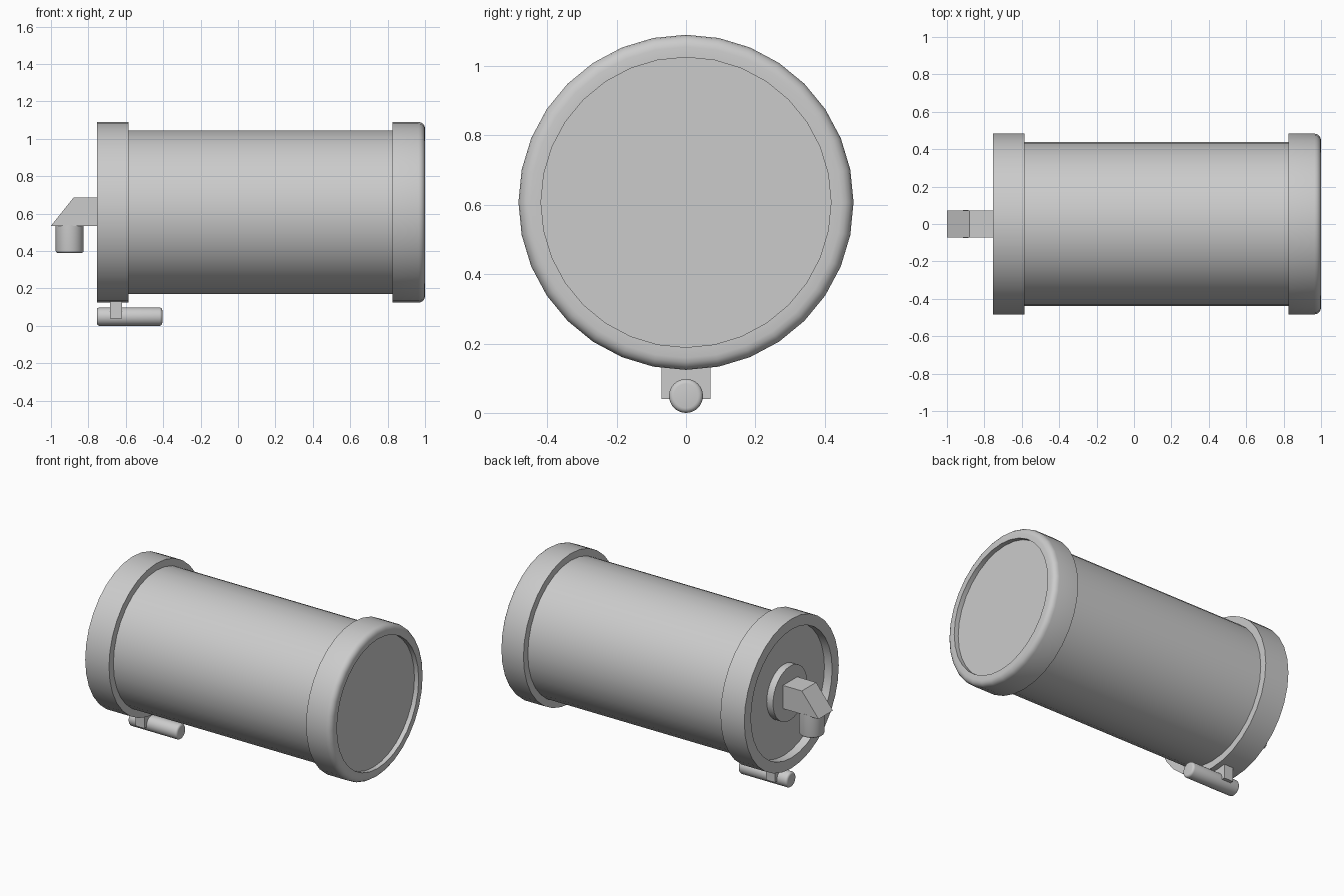
import bpy
import bmesh
import math
from mathutils import Matrix, Vector

old = bpy.data.objects.get("Cube")
if old:
    bpy.data.objects.remove(old, do_unlink=True)

grey = bpy.data.materials.new("plain grey")
grey.use_nodes = True
grey.diffuse_color = (0.6, 0.6, 0.6, 1)
grey.node_tree.nodes["Principled BSDF"].inputs["Base Color"].default_value = (0.6, 0.6, 0.6, 1)

AXIS_Z = 0.607
AXIS = Matrix.Translation((0, 0, AXIS_Z))


def finish(name, bm, matrix=Matrix(), smooth=True):
    bmesh.ops.transform(bm, matrix=matrix, verts=bm.verts)
    bmesh.ops.recalc_face_normals(bm, faces=bm.faces)
    mesh = bpy.data.meshes.new(name)
    bm.to_mesh(mesh)
    bm.free()
    mesh.materials.append(grey)
    obj = bpy.data.objects.new(name, mesh)
    bpy.context.collection.objects.link(obj)
    if smooth:
        bpy.ops.object.select_all(action='DESELECT')
        obj.select_set(True)
        bpy.context.view_layer.objects.active = obj
        bpy.ops.object.shade_smooth_by_angle(angle=math.radians(35))
    return obj


def lathe(name, profile, matrix, steps=32):
    """Revolve (x, radius) points about the local x axis."""
    bm = bmesh.new()
    verts = [bm.verts.new((x, 0, r)) for x, r in profile]
    edges = [bm.edges.new(pair) for pair in zip(verts, verts[1:])]
    bmesh.ops.spin(bm, geom=verts + edges, cent=(0, 0, 0), axis=(1, 0, 0),
                   angle=math.tau, steps=steps)
    bmesh.ops.remove_doubles(bm, verts=bm.verts, dist=0.0001)
    return finish(name, bm, matrix)


def fillet(x, r, size, side, count=4):
    """Rounded outer corner at (x, r); side is the direction of the end face."""
    arc = [math.pi / 2 * i / count for i in range(count + 1)]
    pts = [(x - side * size * (1 - math.sin(a)), r - size * (1 - math.cos(a))) for a in arc]
    return pts if side > 0 else pts[::-1]


def extrude_y(name, outline, half_width):
    """Extrude an (x, z) outline across the model."""
    bm = bmesh.new()
    face = bm.faces.new([bm.verts.new((x, -half_width, z)) for x, z in outline])
    new = bmesh.ops.extrude_face_region(bm, geom=[face])["geom"]
    bmesh.ops.translate(bm, vec=Vector((0, 2 * half_width, 0)),
                        verts=[v for v in new if isinstance(v, bmesh.types.BMVert)])
    return finish(name, bm, smooth=False)


# Barrel, whose ends form the floors of the recessed caps
lathe("barrel", [(-0.7, 0), (-0.7, 0.438), (0.97, 0.438), (0.97, 0)], AXIS)

# Rounded end collar and square tap-end collar
lathe("rounded_collar", [(0.97, 0.418), (0.825, 0.418), (0.825, 0.483)]
      + fillet(1.0, 0.483, 0.035, 1) + [(1.0, 0.418), (0.97, 0.418)], AXIS)
lathe("square_collar", [(-0.7, 0.415), (-0.755, 0.415), (-0.755, 0.483),
                        (-0.585, 0.483), (-0.585, 0.415), (-0.7, 0.415)], AXIS)

# Tap: round hub, angled elbow and outlet
lathe("tap_hub", [(-0.7, 0), (-0.7, 0.175), (-0.745, 0.175), (-0.745, 0)], AXIS)
extrude_y("tap_elbow", [(-0.73, 0.535), (-1.0, 0.535), (-0.88, 0.685), (-0.73, 0.685)], 0.073)
DOWN = Matrix.Translation((-0.9, 0, 0)) @ Matrix.Rotation(math.pi / 2, 4, 'Y')
lathe("tap_outlet", [(-0.54, 0), (-0.54, 0.075)] + fillet(-0.39, 0.075, 0.012, 1)
      + [(-0.39, 0)], DOWN)

# Small rod hung under the tap-end collar by a bracket
lathe("lower_rod", [(-0.755, 0)] + fillet(-0.755, 0.049, 0.014, -1)
      + fillet(-0.405, 0.049, 0.014, 1) + [(-0.405, 0)],
      Matrix.Translation((0, 0, 0.049)))
extrude_y("rod_bracket", [(-0.685, 0.04), (-0.62, 0.04), (-0.62, 0.15), (-0.685, 0.15)], 0.07)
